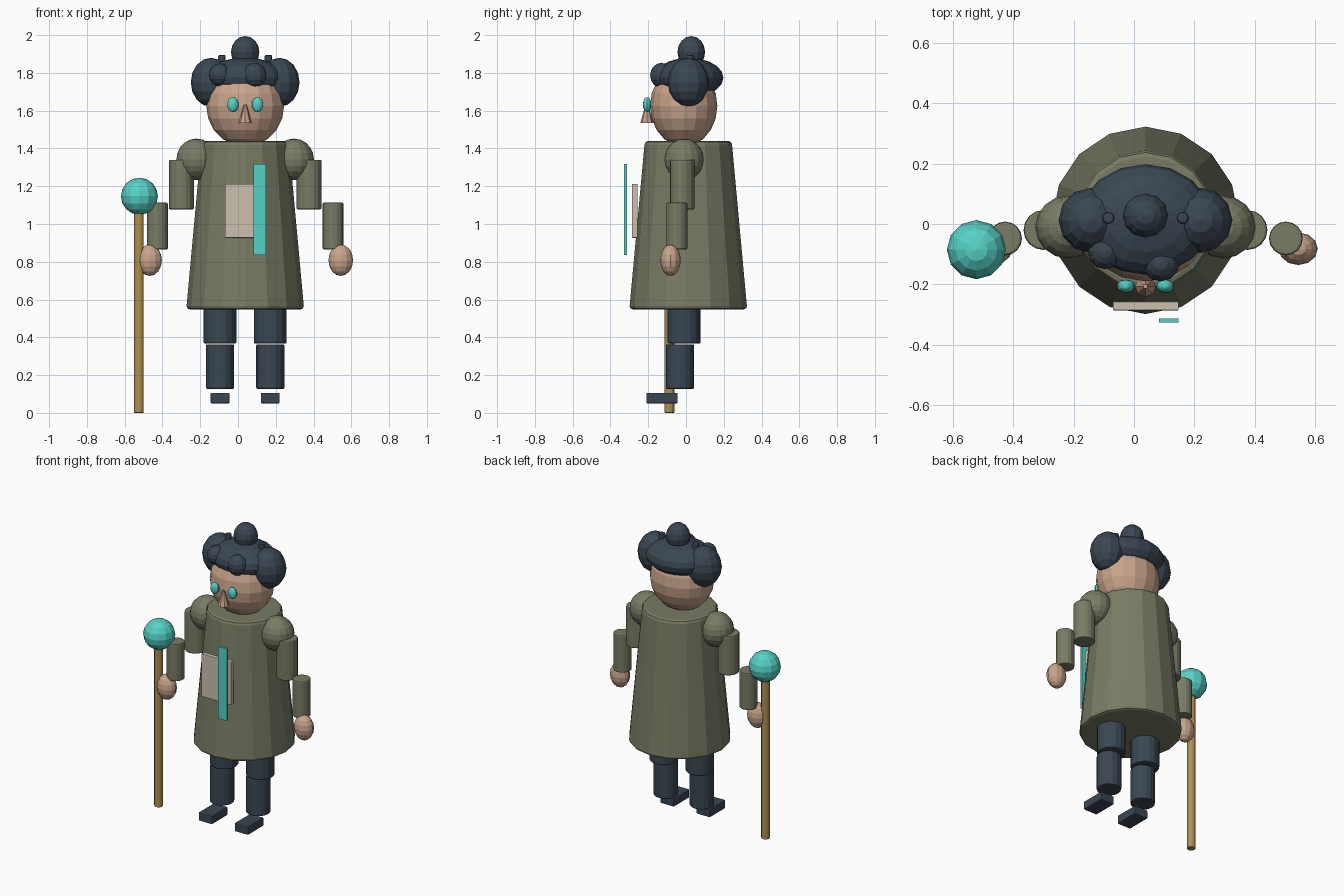
import bpy
import math

if "Cube" in bpy.data.objects:
    bpy.data.objects.remove(bpy.data.objects["Cube"])

CX = 0.038  # body centre line


def material(name, rgb):
    m = bpy.data.materials.new(name)
    m.diffuse_color = (*rgb, 1)
    m.use_nodes = True
    m.node_tree.nodes["Principled BSDF"].inputs["Base Color"].default_value = m.diffuse_color
    return m


COAT = material("olive_cloth", (0.19, 0.20, 0.13))
DARK = material("dark_slate", (0.042, 0.062, 0.085))
SKIN = material("skin", (0.58, 0.37, 0.26))
TEAL = material("teal", (0.095, 0.64, 0.57))
WOOD = material("wood", (0.42, 0.28, 0.085))
CREAM = material("cream", (0.60, 0.53, 0.43))


def finish(name, mat, bevel=0.0):
    o = bpy.context.object
    o.name = name
    o.data.materials.append(mat)
    if bevel:
        b = o.modifiers.new("soft_edge", 'BEVEL')
        b.width = bevel
        b.segments = 2
        b.limit_method = 'ANGLE'
        b.angle_limit = math.radians(50)
    return o


def ball(name, mat, loc, size, seg=16, rings=10):
    bpy.ops.mesh.primitive_uv_sphere_add(segments=seg, ring_count=rings, radius=1, location=loc)
    o = finish(name, mat)
    o.scale = size
    return o


def tube(name, mat, x, y, z0, z1, r0, r1=None, sides=16, bevel=0.008):
    bpy.ops.mesh.primitive_cone_add(vertices=sides, radius1=r0, radius2=r0 if r1 is None else r1,
                                    depth=z1 - z0, location=(x, y, (z0 + z1) / 2))
    return finish(name, mat, bevel)


def box(name, mat, lo, hi, bevel=0.0):
    bpy.ops.mesh.primitive_cube_add(size=1, location=[(a + b) / 2 for a, b in zip(lo, hi)])
    o = finish(name, mat, bevel)
    o.dimensions = [b - a for a, b in zip(lo, hi)]
    bpy.ops.object.transform_apply(location=False, rotation=False, scale=True)
    return o


# Coat and head
tube("coat", COAT, CX, 0.012, 0.548, 1.44, 0.312, 0.23, bevel=0.018)
ball("head", SKIN, (CX, -0.012, 1.625), (0.206, 0.178, 0.215))
tube("nose", SKIN, CX, -0.207, 1.535, 1.632, 0.035, 0.007, sides=8, bevel=0)

# Hair
ball("hair_cap", DARK, (CX, 0.015, 1.775), (0.22, 0.183, 0.105))
ball("top_bun", DARK, (CX, 0.028, 1.91), (0.075, 0.073, 0.085), 12, 8)
ball("left_curl", DARK, (-0.095, -0.09, 1.79), (0.058, 0.06, 0.06), 12, 8)
ball("right_curl", DARK, (0.088, -0.13, 1.787), (0.063, 0.06, 0.066), 12, 8)

# Paired parts
for s, side in ((-1, "left"), (1, "right")):
    ball(side + "_side_bun", DARK, (CX + s * 0.181, 0.012, 1.75), (0.107, 0.108, 0.13), 12, 8)
    tube(side + "_hair_pin", DARK, CX + s * 0.123, 0.02, 1.78, 1.895, 0.02, sides=12)
    ball(side + "_eye", TEAL, (CX + s * 0.065, -0.206, 1.632), (0.03, 0.022, 0.039), 12, 8)

    ball(side + "_shoulder", COAT, (CX + s * 0.258, -0.01, 1.342), (0.106, 0.104, 0.11))
    tube(side + "_upper_arm", COAT, CX + s * 0.338, -0.02, 1.077, 1.34, 0.066)
    tube(side + "_forearm", COAT, CX + s * 0.465, -0.048, 0.865, 1.113, 0.056)
    ball(side + "_hand", SKIN, (CX + s * 0.506, -0.082, 0.808), (0.065, 0.054, 0.083), 12, 8)

    x = CX + s * 0.133
    tube(side + "_thigh", DARK, x, -0.01, 0.367, 0.62, 0.087)
    tube(side + "_shin", DARK, x, -0.032, 0.127, 0.363, 0.075)
    box(side + "_foot", DARK, (x - 0.05, -0.21, 0.05), (x + 0.05, -0.044, 0.106), 0.006)

# Chest panel and sash strip
box("chest_panel", CREAM, (-0.07, -0.286, 0.927), (0.148, -0.257, 1.213), 0.003)
box("sash_strip", TEAL, (0.082, -0.327, 0.837), (0.147, -0.313, 1.318))

# Staff
tube("staff", WOOD, -0.525, -0.088, 0.0, 1.12, 0.026, sides=12, bevel=0.004)
ball("staff_orb", TEAL, (-0.522, -0.085, 1.147), (0.098, 0.098, 0.098), 12, 8)
